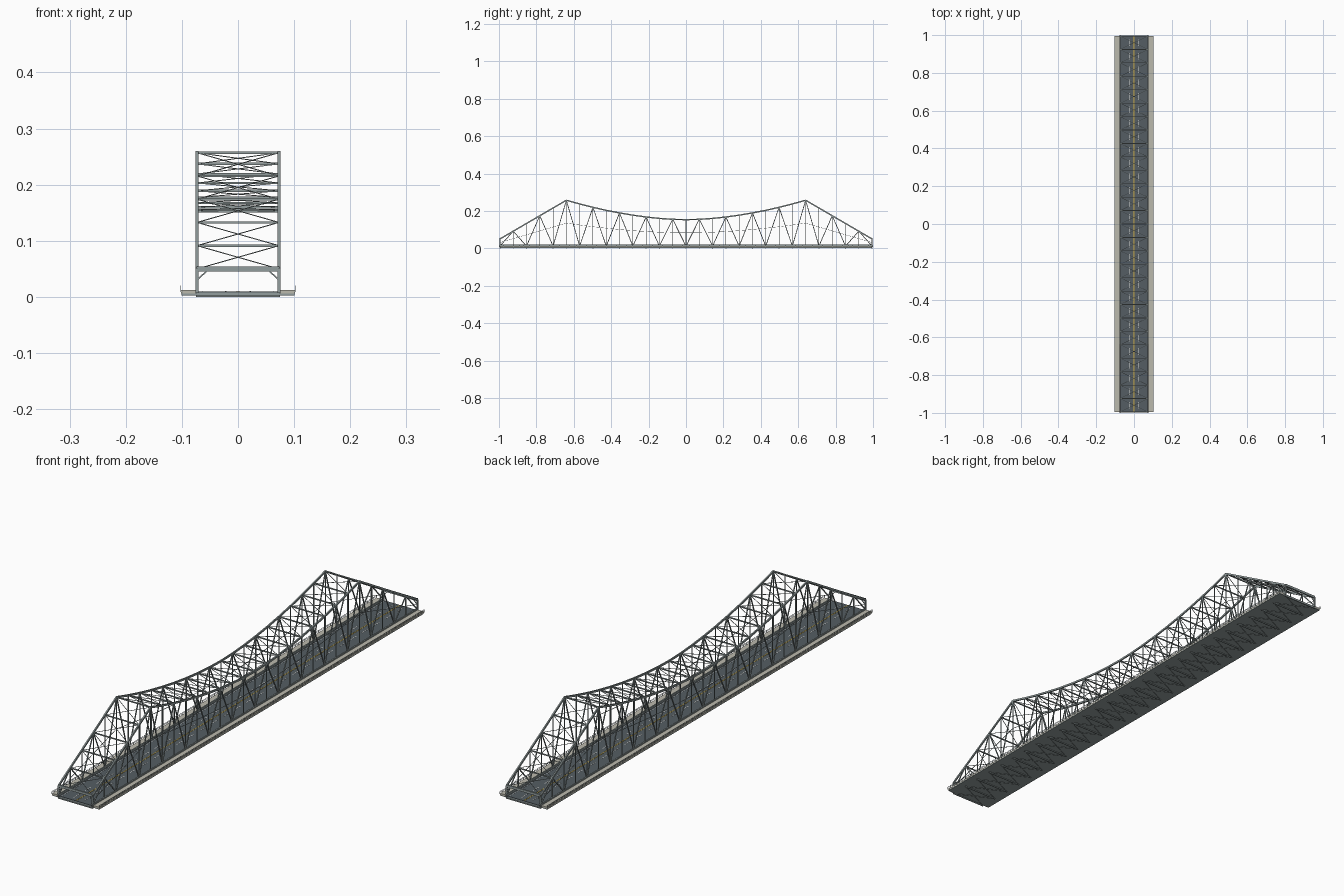
import bpy, bmesh
from mathutils import Vector, Matrix

if "Cube" in bpy.data.objects:
    bpy.data.objects.remove(bpy.data.objects["Cube"])

N, HALF, TX, ZB = 28, 0.995, 0.073, 0.012   # panels, half length, truss offset, lower chord height
STEP = 2 * HALF / N
PEAK = 5                                     # panel point under each tower peak
END = 0.994                                  # half length of the deck


def material(name, r, g, b):
    m = bpy.data.materials.new(name)
    m.diffuse_color = (r, g, b, 1)
    m.use_nodes = True
    m.node_tree.nodes["Principled BSDF"].inputs["Base Color"].default_value = m.diffuse_color
    return m


STEEL = material("grey steel", 0.29, 0.34, 0.34)
ASPHALT = material("dark asphalt", 0.09, 0.11, 0.125)
CONCRETE = material("pale concrete", 0.50, 0.49, 0.42)
WHITE = material("white paint", 0.80, 0.80, 0.78)
YELLOW = material("yellow paint", 0.75, 0.50, 0.06)


def add_beam(bm, a, b, w, h):
    """Rectangular bar from a to b, w wide across and h deep."""
    a, b = Vector(a), Vector(b)
    d = (b - a).normalized()
    side = d.cross(Vector((0, 0, 1)))
    if side.length < 0.01:
        side = Vector((1, 0, 0))
    side.normalize()
    up = side.cross(d)
    rot = Matrix((side, d, up)).transposed().to_4x4()
    size = Matrix.Diagonal((w, (b - a).length, h, 1))
    bmesh.ops.create_cube(bm, size=1, matrix=Matrix.Translation((a + b) / 2) @ rot @ size)


def beams(name, bars, w, h, mat):
    bm = bmesh.new()
    for a, b in bars:
        add_beam(bm, a, b, w, h)
    me = bpy.data.meshes.new(name)
    bm.to_mesh(me)
    bm.free()
    me.materials.append(mat)
    ob = bpy.data.objects.new(name, me)
    bpy.context.collection.objects.link(ob)
    return ob


def strip(name, xs, z, w, h, mat, end=END):
    """Bars running the whole length of the deck."""
    return beams(name, [((x, -end, z), (x, end, z)) for x in xs], w, h, mat)


def y_at(i):
    return -HALF + i * STEP


def top_z(i):
    """Upper chord: straight end slopes, sagging curve between the peaks."""
    j = min(i, N - i)
    if j <= PEAK:
        return 0.05 + 0.207 * j / PEAK
    t = (N / 2 - j) / (N / 2 - PEAK)
    return 0.153 + 0.104 * t ** 1.8


def top(s, i):
    return (s * TX, y_at(i), top_z(i))


def low(s, i):
    return (s * TX, y_at(i), ZB)


def mid(s, i):
    return (s * TX, y_at(i), (ZB + top_z(i)) / 2)


# Two side trusses
for s, label in ((-1, "left"), (1, "right")):
    beams(label + "_upper_chord", [(top(s, i), top(s, i + 1)) for i in range(N)], 0.005, 0.007, STEEL)
    strip(label + "_lower_chord", [s * TX], ZB, 0.005, 0.010, STEEL, 1.0)
    beams(label + "_verticals", [(low(s, i), top(s, i)) for i in range(1, N)], 0.0028, 0.0028, STEEL)
    beams(label + "_end_posts", [(low(s, i), top(s, i)) for i in (0, N)], 0.005, 0.005, STEEL)
    beams(label + "_diagonals",
          [(low(s, i), top(s, i + 1)) if i % 2 == 0 else (top(s, i), low(s, i + 1)) for i in range(N)],
          0.0032, 0.0038, STEEL)
    beams(label + "_middle_ties", [(mid(s, i), mid(s, i + 1)) for i in range(N)], 0.0015, 0.0015, STEEL)

# Overhead cross struts and crossed wind bracing
beams("overhead_struts", [(top(-1, i), top(1, i)) for i in range(N + 1)], 0.0035, 0.0042, STEEL)
beams("overhead_bracing", [(top(s, i), top(-s, i + 1)) for i in range(N) for s in (-1, 1)],
      0.0016, 0.0016, STEEL)

# End portals with knee braces
beams("portal_beams", [((-TX, y_at(i), 0.050), (TX, y_at(i), 0.050)) for i in (0, N)], 0.006, 0.009, STEEL)
beams("portal_knees", [((s * TX, y_at(i), 0.030), (s * 0.056, y_at(i), 0.046))
                       for i in (0, N) for s in (-1, 1)], 0.0025, 0.0025, STEEL)

# Deck: steel pan, asphalt surface, walkways and railings
strip("deck_pan", [0], 0.0055, 0.150, 0.005, STEEL)
strip("road_surface", [0], 0.009, 0.143, 0.002, ASPHALT)
for s, label in ((-1, "left"), (1, "right")):
    strip(label + "_walkway_base", [s * 0.088], 0.0045, 0.026, 0.003, STEEL)
    strip(label + "_walkway", [s * 0.0885], 0.009, 0.026, 0.006, CONCRETE)

    # Outer railing
    x = s * 0.102
    rail = [((x, -END, z), (x, END, z)) for z in (0.0155, 0.0195)]
    rail += [((x, y_at(k / 4), 0.009), (x, y_at(k / 4), 0.0195)) for k in range(4 * N + 1)]
    beams(label + "_railing", rail, 0.001, 0.001, STEEL)

# Painted lane marks
dash = STEP * 0.5
beams("lane_dashes", [((x, y_at(i + 0.5) - dash / 2, 0.0102), (x, y_at(i + 0.5) + dash / 2, 0.0102))
                      for i in range(N) for x in (-0.022, 0.022)], 0.0022, 0.0006, WHITE)
strip("edge_lines", (-0.064, 0.064), 0.0102, 0.0012, 0.0006, WHITE)
strip("centre_lines", (-0.0016, 0.0016), 0.0102, 0.0013, 0.0006, YELLOW)

# Floor beams and zigzag bracing under the road
beams("floor_beams", [((-0.075, y_at(i), 0.0017), (0.075, y_at(i), 0.0017)) for i in range(N + 1)],
      0.004, 0.0034, STEEL)
beams("under_bracing", [((s * TX, y_at(i), 0.002), (-s * TX, y_at(i + 1), 0.002))
                        for i in range(N) for s in (-1, 1)], 0.002, 0.002, STEEL)
